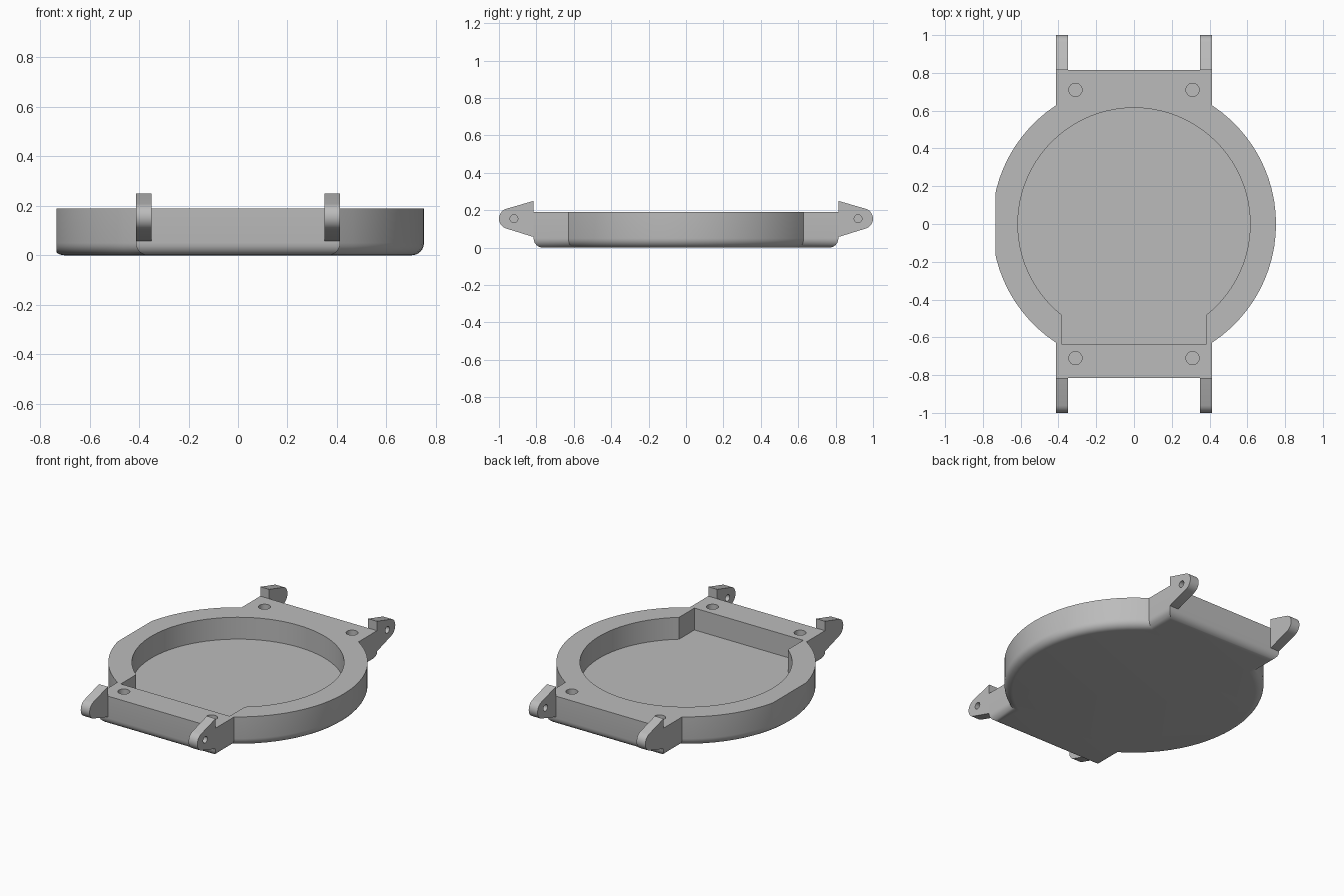
import bpy
import bmesh
from math import acos, asin, cos, sin, pi, radians
from mathutils import Matrix, Vector

if "Cube" in bpy.data.objects:
    bpy.data.objects.remove(bpy.data.objects["Cube"])

# Main sizes
CASE_R, HALF_W, HALF_L, HEIGHT, FILLET = 0.752, 0.413, 0.815, 0.19, 0.05
POCKET_R, SLOT_W, SLOT_Y, FLOOR = 0.615, 0.385, -0.635, 0.05

grey = bpy.data.materials.new("satin grey")
grey.use_nodes = True
grey.diffuse_color = (0.5, 0.5, 0.5, 1)
grey.node_tree.nodes["Principled BSDF"].inputs["Base Color"].default_value = (0.5, 0.5, 0.5, 1)


def arc(r, start, end, steps, centre=(0, 0)):
    angles = [start + (end - start) * i / steps for i in range(steps + 1)]
    return [(centre[0] + r * cos(a), centre[1] + r * sin(a)) for a in angles]


def prism(points, low, high):
    """Closed prism over a 2D outline."""
    bm = bmesh.new()
    face = bm.faces.new([bm.verts.new((x, y, low)) for x, y in points])
    new = bmesh.ops.extrude_face_region(bm, geom=[face])["geom"]
    top = [v for v in new if isinstance(v, bmesh.types.BMVert)]
    bmesh.ops.translate(bm, verts=top, vec=(0, 0, high - low))
    bmesh.ops.recalc_face_normals(bm, faces=bm.faces)
    return bm


def make(name, bm):
    mesh = bpy.data.meshes.new(name)
    bm.to_mesh(mesh)
    bm.free()
    mesh.materials.append(grey)
    obj = bpy.data.objects.new(name, mesh)
    bpy.context.collection.objects.link(obj)
    return obj


def activate(obj):
    bpy.ops.object.select_all(action="DESELECT")
    obj.select_set(True)
    bpy.context.view_layer.objects.active = obj


def cut(obj, bm):
    """Subtract a solid, then discard it."""
    cutter = make("cutter", bm)
    cutter.hide_render = True
    mod = obj.modifiers.new("cut", "BOOLEAN")
    mod.operation, mod.solver, mod.object = "DIFFERENCE", "EXACT", cutter
    activate(obj)
    bpy.ops.object.modifier_apply(modifier=mod.name)
    bpy.data.objects.remove(cutter)


def smooth(obj):
    activate(obj)
    bpy.ops.object.shade_smooth_by_angle(angle=radians(30))


# Case body: round case merged with a straight strap block
a = acos(HALF_W / CASE_R)
outline = (arc(CASE_R, -a, a, 24) + [(HALF_W, HALF_L), (-HALF_W, HALF_L)]
           + arc(CASE_R, pi - a, pi + a, 24) + [(-HALF_W, -HALF_L), (HALF_W, -HALF_L)])
bm = prism(outline, 0, HEIGHT)
rim = [e for e in bm.edges if all(v.co.z < 0.001 for v in e.verts)]
bmesh.ops.bevel(bm, geom=rim, offset=FILLET, segments=6, profile=0.5, affect="EDGES")

# Flat on the right side of the case
cut_geom = bmesh.ops.bisect_plane(
    bm, geom=bm.verts[:] + bm.edges[:] + bm.faces[:], plane_co=Vector((-0.733, 0, 0)),
    plane_no=Vector((-1, 0, 0)), clear_outer=True)["geom_cut"]
bmesh.ops.holes_fill(bm, edges=[e for e in cut_geom if isinstance(e, bmesh.types.BMEdge)])
bmesh.ops.recalc_face_normals(bm, faces=bm.faces)
body = make("case_body", bm)

# Round pocket with a square slot at the front
b = acos(SLOT_W / POCKET_R)
pocket = arc(POCKET_R, -b, pi + b, 64) + [(-SLOT_W, SLOT_Y), (SLOT_W, SLOT_Y)]
cut(body, prism(pocket, FLOOR, HEIGHT + 0.1))

# Blind screw holes in the corners
for x in (-0.31, 0.31):
    for y in (-0.71, 0.71):
        cut(body, prism(arc(0.035, 0, 2 * pi, 24, (x, y))[:-1], 0.08, HEIGHT + 0.1))
smooth(body)

# Strap lugs: side profile in (y, z), rounded tip, cross hole for the pin
profile = ([(HALF_L - 0.025, 0.18), (HALF_L - 0.025, 0.057), (HALF_L, 0.057)]
           + arc(0.055, radians(-73), radians(73), 14, (0.945, 0.155))
           + [(HALF_L, 0.25), (HALF_L, 0.18)])
to_side = Matrix(((0, 0, 1, 0), (1, 0, 0, 0), (0, 1, 0, 0), (0, 0, 0, 1)))
for side, sx in (("left", 1), ("right", -1)):
    for end, sy in (("back", 1), ("front", -1)):
        place = Matrix.Diagonal((sx, sy, 1, 1)) @ to_side
        solid = prism(profile, 0.35, HALF_W - 0.0005)
        hole = prism(arc(0.021, 0, 2 * pi, 24, (0.92, 0.155))[:-1], 0.3, 0.5)
        for part in (solid, hole):
            part.transform(place)
            bmesh.ops.recalc_face_normals(part, faces=part.faces)
        lug = make(f"{end}_{side}_lug", solid)
        cut(lug, hole)
        smooth(lug)
